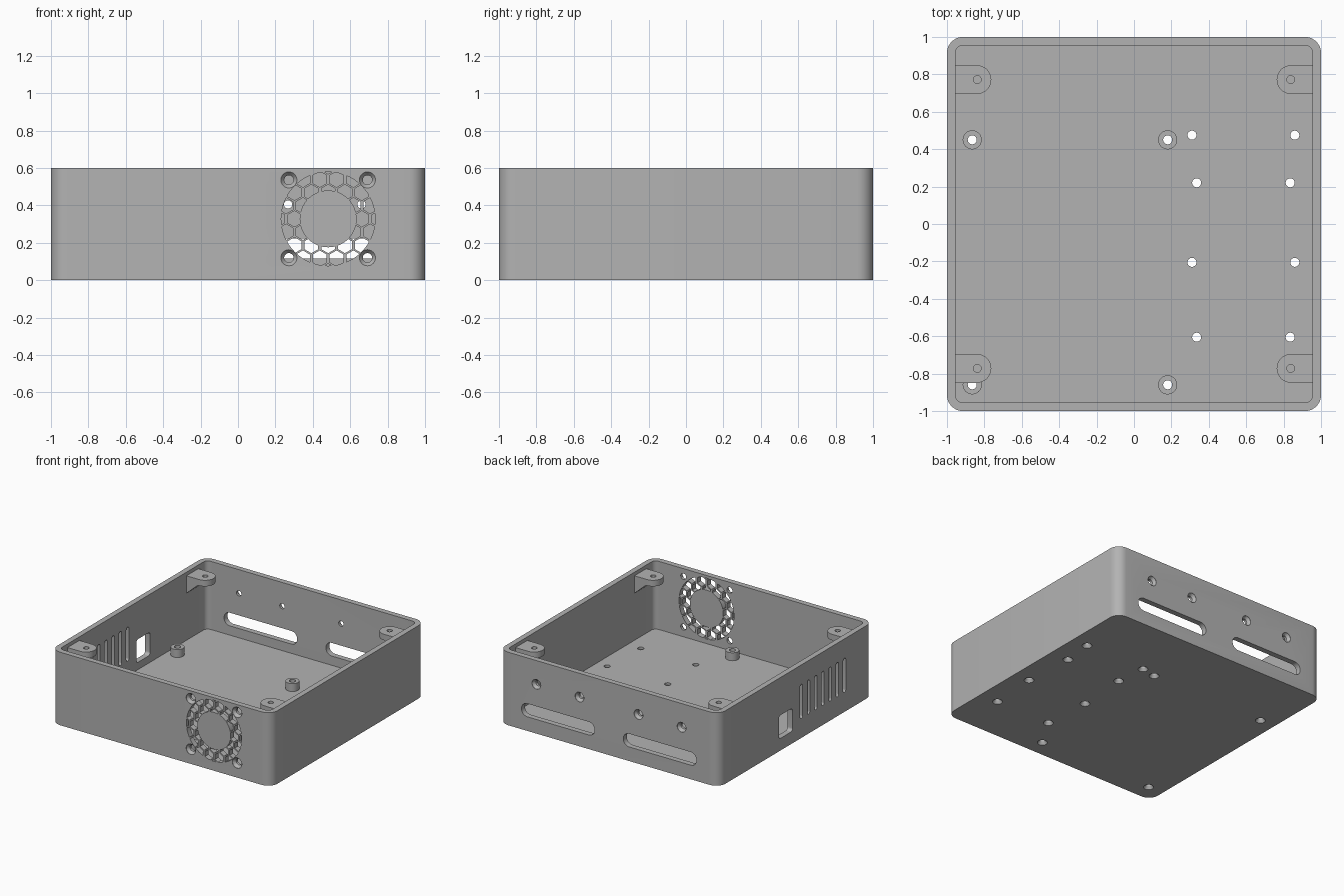
import bpy, bmesh, math
from mathutils import Matrix, Vector

cube = bpy.data.objects.get("Cube")
if cube:
    bpy.data.objects.remove(cube, do_unlink=True)

grey = bpy.data.materials.new("plain_grey")
grey.use_nodes = True
GREY = (0.45, 0.45, 0.45, 1)
grey.diffuse_color = GREY
grey.node_tree.nodes["Principled BSDF"].inputs["Base Color"].default_value = GREY

WALL, FLOOR, HEIGHT = 0.045, 0.04, 0.6


# Local frames (u, v, depth) lying on the outer faces
def frame(u, v, depth, origin):
    m = Matrix((u, v, depth)).transposed().to_4x4()
    m.translation = Vector(origin)
    return m


BOTTOM = Matrix.Identity(4)
FRONT = frame((1, 0, 0), (0, 0, 1), (0, 1, 0), (0, -1, 0))
BACK = frame((1, 0, 0), (0, 0, 1), (0, -1, 0), (0, 1, 0))
RIGHT = frame((0, 1, 0), (0, 0, 1), (1, 0, 0), (-1, 0, 0))


# 2D outlines
def circle(x, y, r, n=32, turn=0.0):
    return [(x + r * math.cos(turn + math.tau * i / n),
             y + r * math.sin(turn + math.tau * i / n)) for i in range(n)]


def rounded(x, y, w, h, r, n=8):
    pts = []
    for k, (sx, sy) in enumerate(((1, 1), (-1, 1), (-1, -1), (1, -1))):
        for i in range(n + 1):
            a = math.pi / 2 * (k + i / n)
            pts.append((x + sx * (w / 2 - r) + r * math.cos(a),
                        y + sy * (h / 2 - r) + r * math.sin(a)))
    return pts


# Solid through a stack of matching outlines
def stack(bm, layers, m=BOTTOM):
    rings = [[bm.verts.new(m @ Vector((u, v, d))) for u, v in pts] for pts, d in layers]
    for a, b in zip(rings, rings[1:]):
        for i in range(len(a)):
            j = (i + 1) % len(a)
            bm.faces.new((a[i], a[j], b[j], b[i]))
    bm.faces.new(rings[0][::-1])
    bm.faces.new(rings[-1])


def through(bm, pts, m):
    stack(bm, [(pts, -0.02), (pts, WALL + 0.02)], m)


# Countersunk screw hole
def screw(bm, x, y, m, head, shank, end=WALL + 0.02):
    stack(bm, [(circle(x, y, head), -0.01), (circle(x, y, head), 0.002),
               (circle(x, y, shank), 0.024), (circle(x, y, shank), end)], m)


def finish(name, bm):
    bmesh.ops.recalc_face_normals(bm, faces=bm.faces[:])
    mesh = bpy.data.meshes.new(name)
    bm.to_mesh(mesh)
    bm.free()
    mesh.materials.append(grey)
    ob = bpy.data.objects.new(name, mesh)
    bpy.context.collection.objects.link(ob)
    return ob


def boolean(ob, cutter, operation="DIFFERENCE"):
    mod = ob.modifiers.new("cut", "BOOLEAN")
    mod.operation, mod.solver, mod.object = operation, "EXACT", cutter
    bpy.context.view_layer.objects.active = ob
    bpy.ops.object.modifier_apply(modifier=mod.name)
    bpy.data.objects.remove(cutter, do_unlink=True)


def solid(name, layers, m=BOTTOM):
    bm = bmesh.new()
    stack(bm, layers, m)
    return finish(name, bm)


# Open case shell
outer = rounded(0, 0, 2, 2, 0.085)
inner = rounded(0, 0, 2 - 2 * WALL, 2 - 2 * WALL, 0.04)
case = solid("case_shell", [(outer, 0), (outer, HEIGHT)])
boolean(case, solid("cavity", [(inner, FLOOR), (inner, HEIGHT + 0.1)]))

# Screw holes, cable slots, side vents and port
STANDOFFS = [(x, y) for x in (-0.865, 0.18) for y in (0.45, -0.86)]
bm = bmesh.new()
for x, y in STANDOFFS:
    screw(bm, x, y, BOTTOM, 0.038, 0.024)
for y, half in ((0.475, 0.275), (0.22, 0.25), (-0.205, 0.275), (-0.605, 0.25)):
    for s in (-1, 1):
        screw(bm, 0.585 + s * half, y, BOTTOM, 0.038, 0.024)
FAN_X, FAN_Z = 0.482, 0.328
for sx in (-1, 1):
    for sz in (-1, 1):
        screw(bm, FAN_X + sx * 0.21, FAN_Z + sz * 0.208, FRONT, 0.043, 0.025)
    for x in (0.268, 0.66):
        screw(bm, sx * x, 0.405, BACK, 0.04, 0.022)
    through(bm, rounded(sx * 0.463, 0.17, 0.665, 0.108, 0.053), BACK)
through(bm, rounded(0.134, 0.195, 0.18, 0.19, 0.025), RIGHT)
for i in range(7):
    through(bm, rounded(-0.07 - i * 0.0932, 0.3, 0.034, 0.28, 0.0165), RIGHT)
boolean(case, finish("hole_cutter", bm))

# Honeycomb fan grille: hexagons trimmed to a ring
bm = bmesh.new()
for row in range(-4, 5):
    for col in range(-4, 5):
        x, z = (col + 0.5 * (row % 2)) * 0.09, row * 0.0705
        if 0.1 < math.hypot(x, z) < 0.31:
            through(bm, circle(FAN_X + x, FAN_Z + z, 0.0425, 6, math.pi / 6), FRONT)
grille = finish("grille_cutter", bm)
for radius, op in ((0.251, "INTERSECT"), (0.152, "DIFFERENCE")):
    disc = circle(FAN_X, FAN_Z, radius, 64)
    boolean(grille, solid("disc", [(disc, -0.05), (disc, 0.1)], FRONT), op)
boolean(case, grille)
parts = [case]

# Board standoffs
for i, (x, y) in enumerate(STANDOFFS):
    post = circle(x, y, 0.051)
    hole = circle(x, y, 0.024)
    ob = solid(f"standoff_{i + 1}", [(post, FLOOR), (post, 0.105)])
    boolean(ob, solid("bore", [(hole, 0), (hole, 0.2)]))
    parts.append(ob)

# Lid mounting tabs with a sloped support beneath
TOP, R, CX, CY, WX = 0.57, 0.077, 0.84, 0.772, 0.96
for sx, side in ((1, "left"), (-1, "right")):
    for sy, end in ((1, "back"), (-1, "front")):
        tab = [(sx * (CX - R * math.cos(a)), sy * CY + R * math.sin(a))
               for a in (math.pi * (i / 16 - 0.5) for i in range(17))]
        tab += [(sx * WX, sy * CY + R), (sx * WX, sy * CY - R)]
        ob = solid(f"lid_tab_{end}_{side}", [(tab, 0.3), (tab, TOP)])
        # Slice the underside along the slope and the flat lip
        under = [(sx * 0.7, 0.2), (sx * 0.7, 0.52), (sx * 0.85, 0.52),
                 (sx * 0.98, 0.405), (sx * 0.98, 0.2)]
        across = frame((1, 0, 0), (0, 0, 1), (0, 1, 0), (0, sy * CY, 0))
        boolean(ob, solid("slope", [(under, -0.1), (under, 0.1)], across))
        hole = circle(sx * 0.838, sy * CY, 0.021)
        boolean(ob, solid("bore", [(hole, 0.3), (hole, 0.7)]))
        parts.append(ob)

# Smooth the round surfaces, keep edges crisp
bpy.ops.object.select_all(action="DESELECT")
for ob in parts:
    ob.select_set(True)
bpy.context.view_layer.objects.active = case
bpy.ops.object.shade_smooth_by_angle(angle=math.radians(30))
